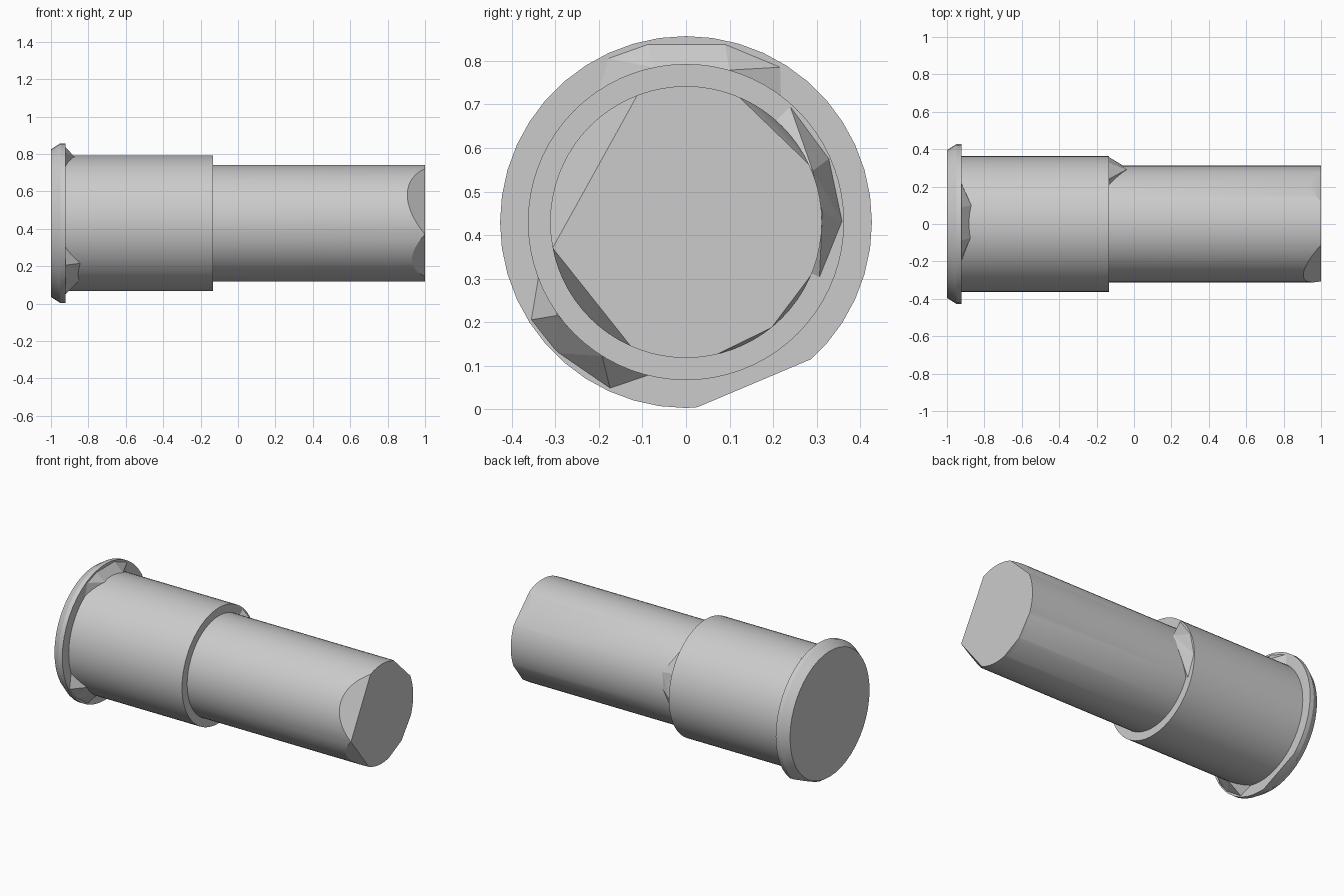
import bpy, bmesh, math
from mathutils import Vector

if "Cube" in bpy.data.objects:
    bpy.data.objects.remove(bpy.data.objects["Cube"])

CZ = 0.43  # height of the long axis

grey = bpy.data.materials.new("plain_grey")
grey.diffuse_color = (0.6, 0.6, 0.6, 1)
grey.use_nodes = True
grey.node_tree.nodes["Principled BSDF"].inputs["Base Color"].default_value = grey.diffuse_color


def finish(name, bm, smooth=True):
    bmesh.ops.recalc_face_normals(bm, faces=bm.faces)
    mesh = bpy.data.meshes.new(name)
    bm.to_mesh(mesh)
    bm.free()
    mesh.materials.append(grey)
    ob = bpy.data.objects.new(name, mesh)
    bpy.context.collection.objects.link(ob)
    if smooth:
        bpy.ops.object.select_all(action='DESELECT')
        ob.select_set(True)
        bpy.context.view_layer.objects.active = ob
        bpy.ops.object.shade_smooth_by_angle(angle=math.radians(25))
    return ob


def polar(x, r, deg):
    """Point on a ring round the axis; 0 is +y, 90 is up."""
    a = math.radians(deg)
    return Vector((x, r * math.cos(a), CZ + r * math.sin(a)))


def turned(profile, n):
    """Capped solid turned round the x axis from (x, radius) pairs."""
    bm = bmesh.new()
    rings = [[bm.verts.new(polar(x, r, 360 * i / n)) for i in range(n)]
             for x, r in profile]
    for a, b in zip(rings, rings[1:]):
        for i in range(n):
            j = (i + 1) % n
            bm.faces.new((a[i], a[j], b[j], b[i]))
    bm.faces.new(rings[0])
    bm.faces.new(rings[-1])
    return bm


def slice_off(bm, point, normal):
    """Remove everything on the outer side of a plane and close the cut."""
    geom = bm.verts[:] + bm.edges[:] + bm.faces[:]
    cut = bmesh.ops.bisect_plane(bm, geom=geom, plane_co=point,
                                 plane_no=normal, clear_outer=True)
    edges = [e for e in cut['geom_cut'] if isinstance(e, bmesh.types.BMEdge)]
    bmesh.ops.contextual_create(bm, geom=edges)


def web(name, points):
    """Faceted lump hulled round ring points."""
    bm = bmesh.new()
    for p in points:
        bm.verts.new(polar(*p))
    res = bmesh.ops.convex_hull(bm, input=bm.verts)
    loose = [v for v in bm.verts if not v.link_faces]
    bmesh.ops.delete(bm, geom=loose, context='VERTS')
    finish(name, bm, smooth=False)


# Flange with a bevelled back edge and one flat on the rim
bm = turned([(-1, 0.395), (-0.95, 0.427), (-0.923, 0.427)], 44)
slice_off(bm, Vector((-0.95, 0.389 * 0.402, CZ - 0.921 * 0.402)),
          Vector((0, 0.389, -0.921)))
finish("flange", bm)

# Wide sleeve
finish("sleeve", turned([(-0.93, 0.363), (-0.135, 0.363)], 72))

# Narrow tube with chipped end: each chip is a chord (two angles) and its depth
bm = turned([(-0.14, 0.312), (1, 0.312)], 72)
for a0, a1, depth in ((111, 191, 0.095), (191, 246, 0.07), (283, 309, 0.03),
                      (309, 337, 0.03), (25, 67, 0.06)):
    p, q = polar(1, 0.312, a0), polar(1, 0.312, a1)
    r = polar(1 - depth, 0.312, (a0 + a1) / 2)
    no = (q - p).cross(r - p).normalized()
    if no.dot(Vector((0, 0, CZ)) - p) > 0:
        no.negate()
    slice_off(bm, p, no)
finish("tube", bm)

# Faceted webs between flange and sleeve, and at the sleeve step
web("top_web", [(-0.93, 0.425, 57), (-0.93, 0.425, 78), (-0.93, 0.425, 102),
                (-0.93, 0.425, 117), (-0.93, 0.35, 48), (-0.93, 0.35, 130),
                (-0.87, 0.363, 74), (-0.875, 0.363, 102), (-0.93, 0.35, 90)])
web("side_web", [(-0.93, 0.425, 212), (-0.93, 0.425, 225),
                 (-0.93, 0.425, 246), (-0.93, 0.35, 195),
                 (-0.93, 0.35, 262), (-0.845, 0.365, 216),
                 (-0.85, 0.363, 238), (-0.93, 0.35, 228)])
web("step_web", [(-0.14, 0.361, 49), (-0.14, 0.361, 24), (-0.14, 0.361, 0),
                 (-0.14, 0.30, 50), (-0.14, 0.335, -24), (-0.14, 0.30, -24),
                 (-0.04, 0.314, 22), (-0.06, 0.314, 4), (-0.14, 0.30, 10)])
